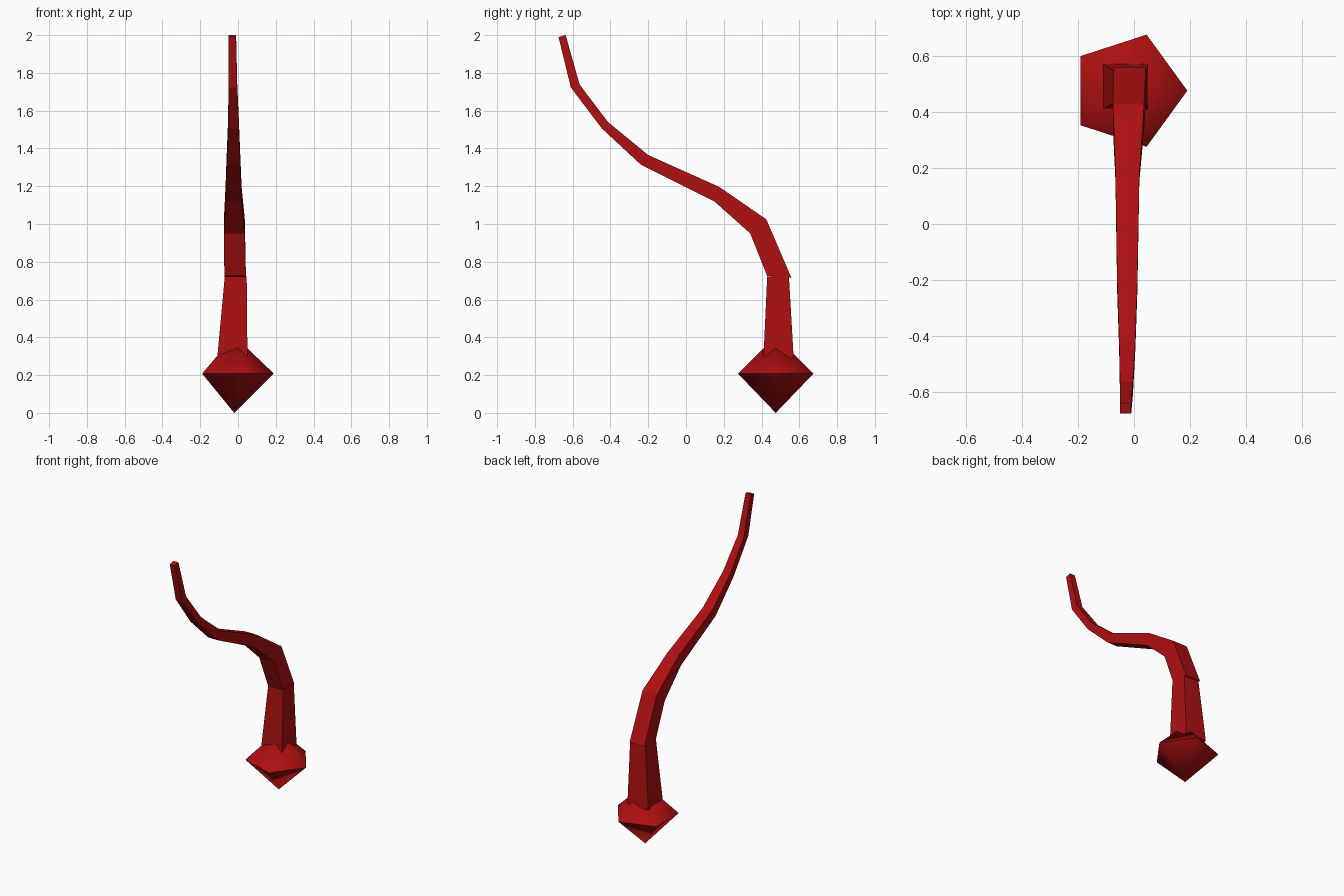
import bpy, bmesh
from math import radians
from mathutils import Matrix

cube = bpy.data.objects.get("Cube")
if cube:
    bpy.data.objects.remove(cube)

red = bpy.data.materials.new("deep red")
red.use_nodes = True
colour = (0.42, 0.005, 0.006, 1)
red.diffuse_color = colour
red.node_tree.nodes["Principled BSDF"].inputs["Base Color"].default_value = colour


def finish(bm, name):
    bmesh.ops.recalc_face_normals(bm, faces=bm.faces)
    mesh = bpy.data.meshes.new(name)
    bm.to_mesh(mesh)
    bm.free()
    mesh.materials.append(red)
    obj = bpy.data.objects.new(name, mesh)
    bpy.context.collection.objects.link(obj)
    return obj


def loft(name, rings):
    """Square tube; ring = (x min, x max, front edge (y, z), back edge (y, z))."""
    bm = bmesh.new()
    loops = []
    for x0, x1, front, back in rings:
        corners = [(x0, *front), (x1, *front), (x1, *back), (x0, *back)]
        loops.append([bm.verts.new(c) for c in corners])
    for low, high in zip(loops, loops[1:]):
        for i in range(4):
            j = (i + 1) % 4
            bm.faces.new((low[i], low[j], high[j], high[i]))
    bm.faces.new(loops[0])
    bm.faces.new(loops[-1])
    return finish(bm, name)


# Tapered stem rising from the barb
loft("tail_stem", [
    (-0.11, 0.05, (0.41, 0.29), (0.57, 0.29)),
    (-0.07, 0.046, (0.43, 0.722), (0.545, 0.722)),
])

# Curved, tapering length of the tail
loft("tail_curve", [
    (-0.072, 0.042, (0.43, 0.725), (0.558, 0.715)),
    (-0.075, 0.036, (0.34, 0.95), (0.425, 1.025)),
    (-0.066, 0.019, (0.15, 1.12), (0.175, 1.197)),
    (-0.060, 0.012, (-0.24, 1.315), (-0.20, 1.365)),
    (-0.053, 0.005, (-0.445, 1.505), (-0.413, 1.54)),
    (-0.050, -0.004, (-0.61, 1.723), (-0.563, 1.738)),
    (-0.050, -0.010, (-0.675, 1.99), (-0.637, 2.0)),
])

# Five-sided double-pointed barb
bm = bmesh.new()
rim = [bm.verts.new(Matrix.Rotation(radians(72 * i), 3, "Z").col[0] * 0.21) for i in range(5)]
for tip_z in (-0.208, 0.2):
    tip = bm.verts.new((0, 0, tip_z))
    for i in range(5):
        bm.faces.new((rim[i], rim[(i + 1) % 5], tip))
barb = finish(bm, "tail_barb")
barb.location = (-0.02, 0.475, 0.208)
bpy.ops.object.select_all(action="DESELECT")
barb.select_set(True)
bpy.context.view_layer.objects.active = barb
bpy.ops.object.shade_smooth_by_angle(angle=radians(65))
